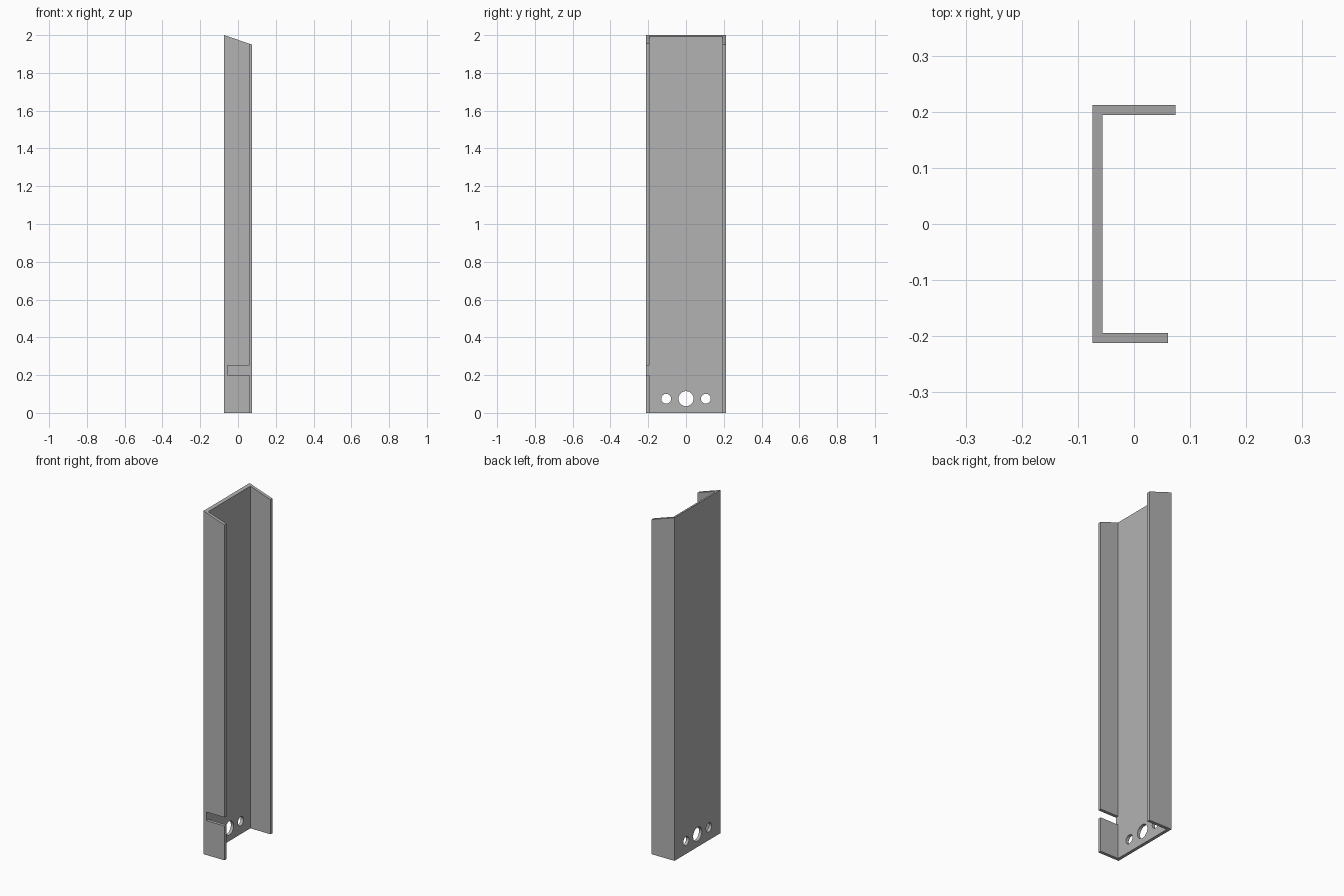
import bpy, bmesh
from math import radians
from mathutils import Vector

cube = bpy.data.objects.get("Cube")
if cube:
    bpy.data.objects.remove(cube)

# Overall sizes
HEIGHT, WALL = 2.0, 0.018
BACK_X, LONG_X, SHORT_X = -0.074, 0.074, 0.061
HALF_Y = 0.212
DROP = 0.05

steel = bpy.data.materials.new("grey steel")
steel.use_nodes = True
grey = (0.45, 0.45, 0.45, 1)
steel.diffuse_color = grey
steel.node_tree.nodes["Principled BSDF"].inputs["Base Color"].default_value = grey

# Channel: a C profile with one longer flange, extruded upwards
inner_x, inner_y = BACK_X + WALL, HALF_Y - WALL
profile = [(BACK_X, -HALF_Y), (SHORT_X, -HALF_Y), (SHORT_X, -inner_y),
           (inner_x, -inner_y), (inner_x, inner_y), (LONG_X, inner_y),
           (LONG_X, HALF_Y), (BACK_X, HALF_Y)]
bm = bmesh.new()
base = bm.faces.new([bm.verts.new((x, y, 0)) for x, y in profile])
top = bmesh.ops.extrude_face_region(bm, geom=[base])["geom"]

# Slanted top, falling away from the web
for v in (g for g in top if isinstance(g, bmesh.types.BMVert)):
    v.co.z = HEIGHT - DROP * (v.co.x - BACK_X) / (LONG_X - BACK_X)
bmesh.ops.recalc_face_normals(bm, faces=bm.faces)
mesh = bpy.data.meshes.new("channel")
bm.to_mesh(mesh)
bm.free()
mesh.materials.append(steel)
channel = bpy.data.objects.new("channel", mesh)
bpy.context.collection.objects.link(channel)


def cut(cutter):
    """Subtract a helper object from the channel, then discard it."""
    cutter.hide_render = True
    mod = channel.modifiers.new("cut", "BOOLEAN")
    mod.operation, mod.solver, mod.object = "DIFFERENCE", "EXACT", cutter
    bpy.context.view_layer.objects.active = channel
    bpy.ops.object.modifier_apply(modifier=mod.name)
    bpy.data.objects.remove(cutter)


# Bolt holes through the web, a large one between two small ones
for y, radius in ((-0.105, 0.026), (0, 0.04), (0.105, 0.026)):
    bpy.ops.mesh.primitive_cylinder_add(vertices=32, radius=radius, depth=0.1,
                                        location=(BACK_X, y, 0.075),
                                        rotation=(0, radians(90), 0))
    cut(bpy.context.object)

# Slot through the shorter flange, open at its free edge
bpy.ops.mesh.primitive_cube_add(size=1, location=(inner_x + 0.1, -HALF_Y, 0.225))
slot = bpy.context.object
slot.scale = Vector((0.2, 0.1, 0.05))
cut(slot)

# Flat walls with smooth hole rims
bpy.ops.object.select_all(action="DESELECT")
channel.select_set(True)
bpy.context.view_layer.objects.active = channel
bpy.ops.object.shade_smooth_by_angle(angle=radians(30))
